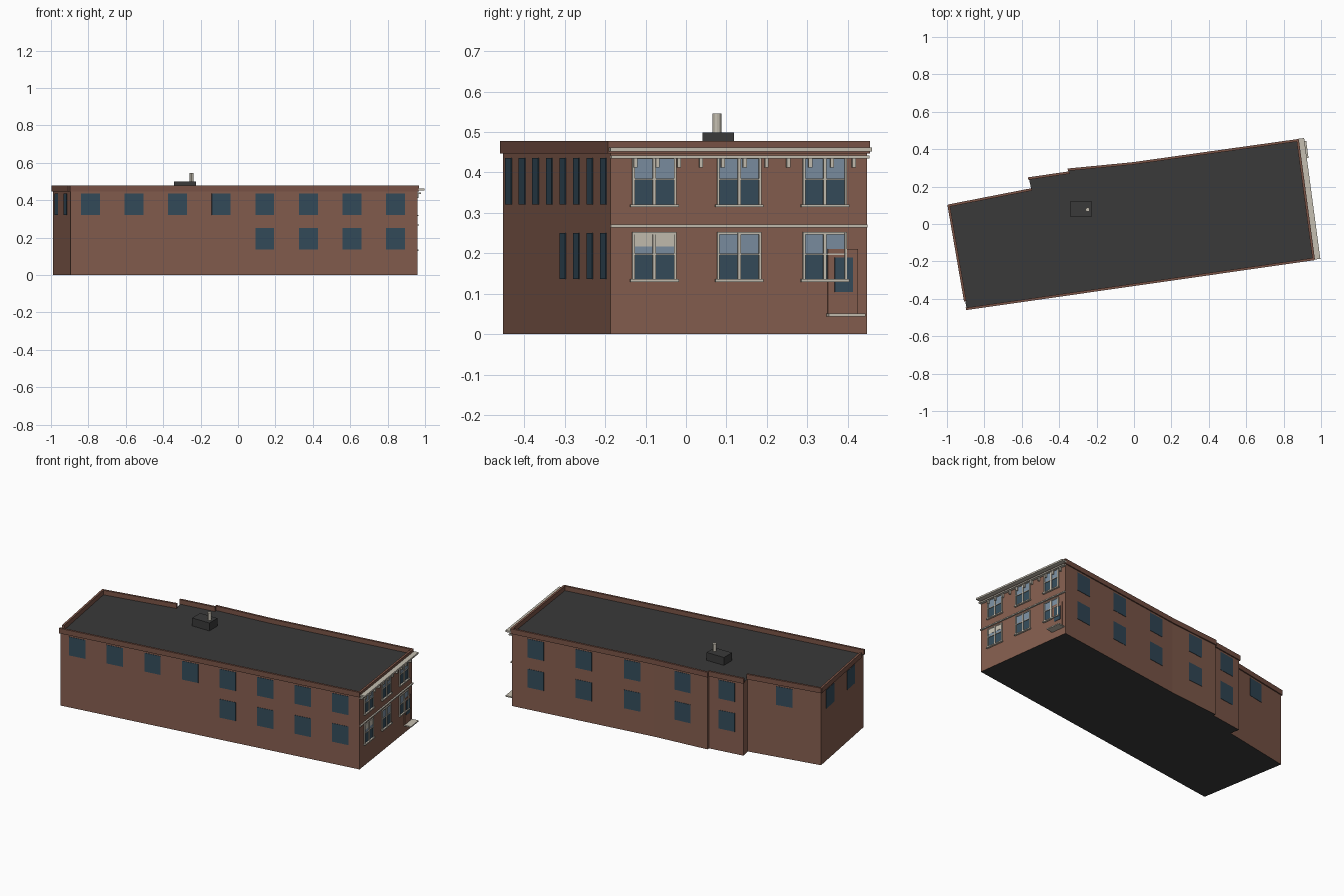
import bpy, bmesh
from mathutils import Vector, Matrix

if "Cube" in bpy.data.objects:
    bpy.data.objects.remove(bpy.data.objects["Cube"])


def material(name, r, g, b):
    m = bpy.data.materials.new(name)
    m.diffuse_color = (r, g, b, 1)
    m.use_nodes = True
    m.node_tree.nodes["Principled BSDF"].inputs["Base Color"].default_value = m.diffuse_color
    return m


BRICK = material("brick", 0.235, 0.112, 0.078)
COPING = material("dark_brick", 0.195, 0.088, 0.062)
ROOF = material("roof_grey", 0.042, 0.042, 0.042)
GLASS = material("dark_glass", 0.035, 0.072, 0.105)
SKY = material("pale_glass", 0.20, 0.275, 0.36)
CREAM = material("cream_trim", 0.56, 0.52, 0.44)

# Footprint corners, counter-clockwise from front left
PLAN = [Vector(p) for p in (
    (-0.895, -0.453), (0.96, -0.187), (0.875, 0.447), (-0.01, 0.323),
    (-0.35, 0.290), (-0.35, 0.274), (-0.562, 0.243), (-0.549, 0.184),
    (-0.99, 0.098))]
FRONT, FACADE, BACK, BACK_BEND, _, BAY, _, REAR, LEFT = range(9)
WALL_TOP = 0.45


def finish(name, bm, mats):
    me = bpy.data.meshes.new(name)
    bm.to_mesh(me)
    bm.free()
    for m in mats:
        me.materials.append(m)
    ob = bpy.data.objects.new(name, me)
    bpy.context.collection.objects.link(ob)
    return ob


def wall_length(i):
    return (PLAN[(i + 1) % 9] - PLAN[i]).length


def wall_boxes(name, mat, boxes):
    """Boxes in wall space: (wall, s0, s1, z0, z1, d0, d1); d points outward."""
    bm = bmesh.new()
    for i, s0, s1, z0, z1, d0, d1 in boxes:
        a = PLAN[i]
        t = (PLAN[(i + 1) % 9] - a).normalized()
        n = Vector((t.y, -t.x))
        c = a + t * (s0 + s1) / 2 + n * (d0 + d1) / 2
        mx = Matrix(((t.x, n.x, 0, c.x), (t.y, n.y, 0, c.y),
                     (0, 0, 1, (z0 + z1) / 2), (0, 0, 0, 1)))
        mx = mx @ Matrix.Diagonal((s1 - s0, d1 - d0, z1 - z0, 1))
        bmesh.ops.create_cube(bm, size=1, matrix=mx)
    bmesh.ops.recalc_face_normals(bm, faces=bm.faces)
    return finish(name, bm, [mat])


# Main body: extruded footprint, brick sides with grey roof and underside
bm = bmesh.new()
base = bm.faces.new([bm.verts.new((p.x, p.y, 0)) for p in PLAN])
ext = bmesh.ops.extrude_face_region(bm, geom=[base], use_keep_orig=True)
bmesh.ops.translate(bm, vec=(0, 0, WALL_TOP),
                    verts=[g for g in ext["geom"] if isinstance(g, bmesh.types.BMVert)])
bmesh.ops.recalc_face_normals(bm, faces=bm.faces)
for f in bm.faces:
    f.material_index = 1 if abs(f.normal.z) > 0.5 else 0
finish("building_body", bm, [BRICK, ROOF])

# Parapet along each long wall
parapet = []
for i in (FRONT, FACADE, BACK, BACK_BEND, BAY, REAR, LEFT):
    end = wall_length(i) * (0.92 if i == LEFT else 1)
    parapet.append((i, -0.004, end + 0.004, 0.447, 0.478, -0.006, 0.007))
wall_boxes("parapet", COPING, parapet)

# Plain windows: wall, fraction along the wall, has a lower window too
plain = [(FRONT, (0.106 + 0.233 * k) / 1.855, k > 3) for k in range(8)]
plain += [(BACK, t, True) for t in (0.168, 0.505, 0.846)]
plain += [(BACK_BEND, 0.53, True), (BAY, 0.51, True), (REAR, 0.5, False),
          (LEFT, 0.21, False), (LEFT, 0.70, False)]
UPPER, LOWER = (0.321, 0.436), (0.136, 0.250)
panes = []
for i, t, both in plain:
    c = wall_length(i) * t
    for z0, z1 in ((UPPER, LOWER) if both else (UPPER,)):
        panes.append((i, c - 0.051, c + 0.051, z0, z1, -0.002, 0.002))
wall_boxes("side_windows", GLASS, panes)


# Street facade, positions read as y and turned into distance along the wall
def along(y):
    return (y + 0.187) / 0.991


dark, pale, frames, blind = [], [], [], []
for y in (-0.079, 0.131, 0.343):
    c = along(y)
    for z0, z1 in (UPPER, LOWER):
        mid = z0 + 0.062
        dark.append((FACADE, c - 0.052, c + 0.052, z0, mid, -0.002, 0.002))
        pale.append((FACADE, c - 0.052, c + 0.052, mid, z1, -0.002, 0.002))
        for dx, w in ((-0.052, 0.003), (0, 0.004), (0.052, 0.003)):
            frames.append((FACADE, c + dx - w, c + dx + w, z0, z1, 0, 0.007))
        for z, h in ((mid, 0.002), (z1, 0.003)):
            frames.append((FACADE, c - 0.055, c + 0.055, z - h, z + h, 0, 0.006))
        frames.append((FACADE, c - 0.06, c + 0.06, z0 - 0.007, z0, 0, 0.012))
c = along(-0.079)
blind.append((FACADE, c - 0.049, c + 0.049, 0.217, 0.247, 0, 0.003))
wall_boxes("facade_lower_panes", GLASS, dark)
wall_boxes("facade_upper_panes", SKY, pale)
wall_boxes("facade_window_frames", CREAM, frames)
wall_boxes("window_blind", CREAM, blind)

# Door with its glass and step
wall_boxes("door", BRICK, [(FACADE, along(0.35), along(0.425), 0.05, 0.211, 0, 0.004)])
wall_boxes("door_glass", GLASS, [(FACADE, along(0.367), along(0.412), 0.104, 0.19, 0, 0.006)])
wall_boxes("door_step", CREAM, [(FACADE, along(0.347), along(0.438), 0.044, 0.051, 0, 0.045)])

# Cornice, bands and brackets
L = wall_length(FACADE)
wall_boxes("cornice", CREAM, [
    (FACADE, -0.004, L + 0.008, 0.452, 0.462, 0, 0.036),
    (FACADE, 0, L + 0.004, 0.434, 0.442, 0, 0.018),
    (FACADE, 0, L, 0.264, 0.271, 0, 0.009)])
wall_boxes("cornice_brackets", CREAM, [
    (FACADE, along(-0.126 + 0.054 * k) - 0.0045, along(-0.126 + 0.054 * k) + 0.0045,
     0.412, 0.434, 0, 0.013) for k in range(11)])

# Rooftop hut and vent pipe
bm = bmesh.new()
bmesh.ops.create_cube(bm, size=1, matrix=Matrix.Translation((-0.283, 0.08, 0.473))
                      @ Matrix.Diagonal((0.118, 0.078, 0.052, 1)))
finish("roof_hut", bm, [ROOF])
bm = bmesh.new()
bmesh.ops.create_cone(bm, cap_ends=True, segments=12, radius1=0.011, radius2=0.011,
                      depth=0.05, matrix=Matrix.Translation((-0.248, 0.077, 0.521)))
pipe = finish("vent_pipe", bm, [CREAM])
bpy.context.view_layer.objects.active = pipe
pipe.select_set(True)
bpy.ops.object.shade_smooth_by_angle()
